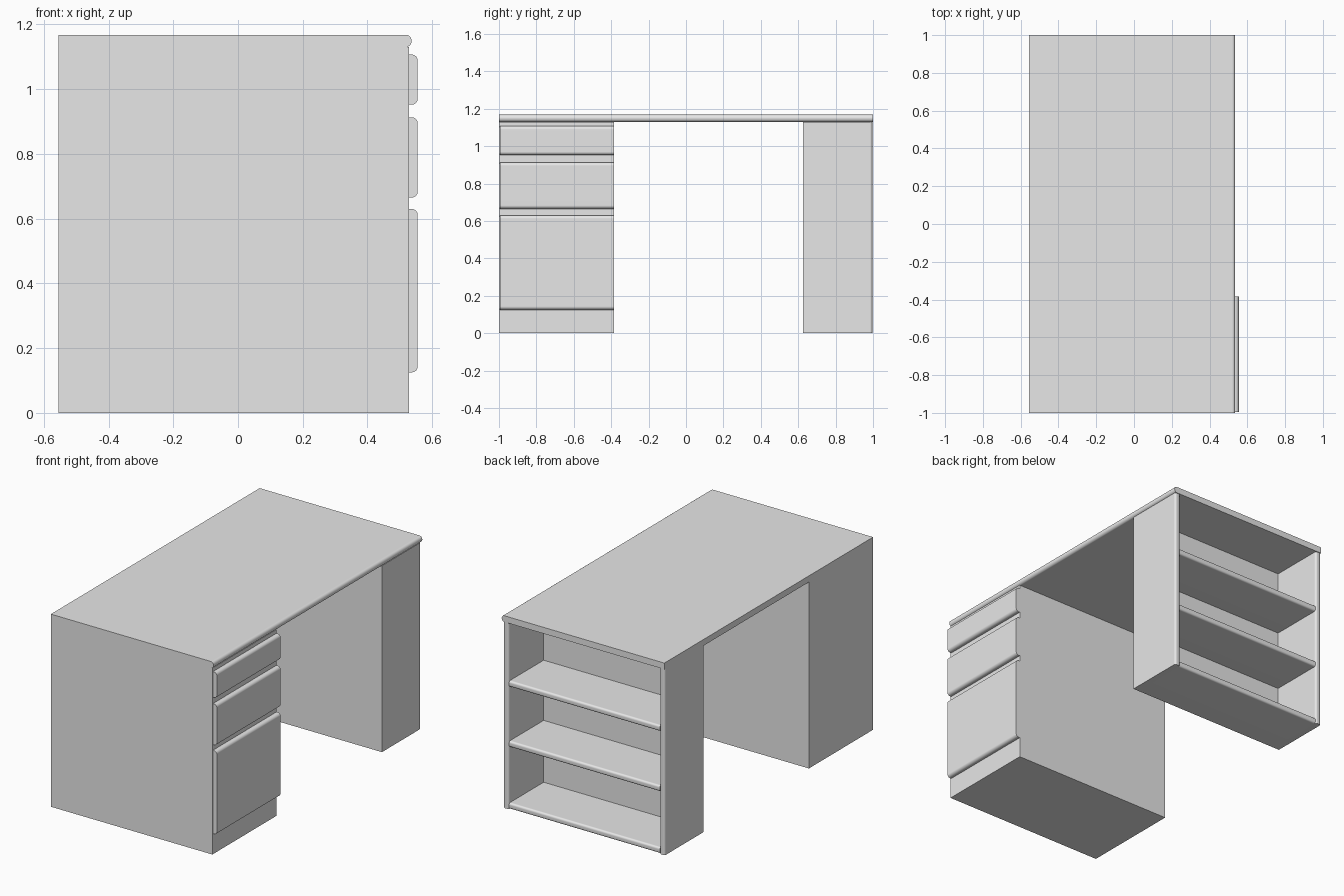
import bpy
import bmesh
from math import radians

cube = bpy.data.objects.get("Cube")
if cube:
    bpy.data.objects.remove(cube, do_unlink=True)

# One plain grey for the whole desk
grey = bpy.data.materials.new("desk_grey")
grey.use_nodes = True
grey.diffuse_color = (0.8, 0.8, 0.8, 1)
grey.node_tree.nodes["Principled BSDF"].inputs["Base Color"].default_value = (0.8, 0.8, 0.8, 1)


def board(name, x, y, z, face=None, along=None, radius=0.012):
    """Box between (min, max) ranges; rounds the edges of the +face side that run along one axis."""
    bm = bmesh.new()
    bmesh.ops.create_cube(bm, size=1)
    ranges = (x, y, z)
    for v in bm.verts:
        v.co = [r[0] if c < 0 else r[1] for c, r in zip(v.co, ranges)]
    if face is not None:
        top = ranges[face][1] - 0.0001
        edges = [e for e in bm.edges
                 if all(v.co[face] > top for v in e.verts)
                 and abs(e.verts[0].co[along] - e.verts[1].co[along]) > 0.001]
        bmesh.ops.bevel(bm, geom=edges, offset=radius, segments=4,
                        profile=0.5, affect='EDGES')
    bmesh.ops.recalc_face_normals(bm, faces=bm.faces)
    mesh = bpy.data.meshes.new(name)
    bm.to_mesh(mesh)
    bm.free()
    mesh.materials.append(grey)
    obj = bpy.data.objects.new(name, mesh)
    bpy.context.collection.objects.link(obj)
    if face is not None:
        bpy.ops.object.select_all(action='DESELECT')
        obj.select_set(True)
        bpy.context.view_layer.objects.active = obj
        bpy.ops.object.shade_smooth_by_angle(angle=radians(30))
        normals = obj.modifiers.new("flat_centres", 'WEIGHTED_NORMAL')
        normals.keep_sharp = True
    return obj


X, Y, Z = range(3)
BACK, FRONT = -0.555, 0.528
UNDER, TOP = 1.13, 1.168
T = 0.036

# Desktop with a rounded nose on the seated side
board("desktop", (BACK, 0.536), (-1, 1), (UNDER, TOP), X, Y, 0.017)

# Drawer cabinet and its three fronts
board("drawer_cabinet", (BACK, FRONT), (-1, -0.385), (0, UNDER))
drawers = {"lower": (0.125, 0.63), "middle": (0.665, 0.913), "upper": (0.952, 1.107)}
for name, height in drawers.items():
    board(name + "_drawer_front", (FRONT, 0.555), (-0.995, -0.385), height, X, Y, 0.018)

# Open bookcase facing the end of the desk
END, WALL = 0.996, 0.625
board("bookcase_back", (BACK + T, FRONT - T), (WALL, WALL + T), (0, UNDER))
for name, x in (("rear", BACK), ("seated", FRONT - T)):
    board(name + "_bookcase_side", (x, x + T), (WALL, END), (0, UNDER), Y, Z)
for name, z in (("bottom", 0), ("lower", 0.375), ("upper", 0.74)):
    board(name + "_shelf", (BACK + T, FRONT - T), (WALL + T, END - 0.004), (z, z + T), Y, X)
